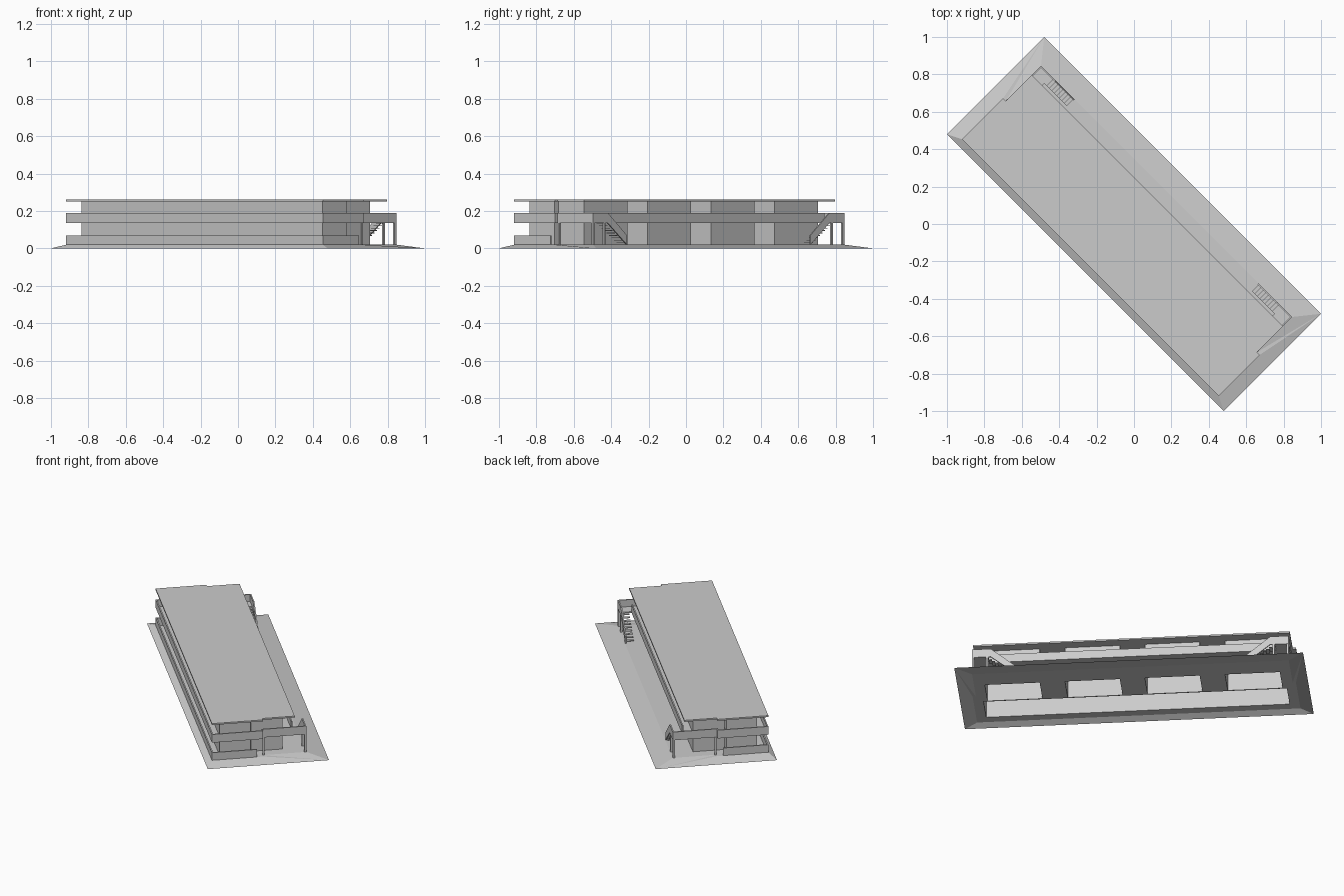
import bpy, bmesh, math

cube = bpy.data.objects.get("Cube")
if cube:
    bpy.data.objects.remove(cube, do_unlink=True)

grey = bpy.data.materials.new("concrete_grey")
grey.use_nodes = True
colour = (0.6, 0.6, 0.6, 1)
grey.diffuse_color = colour
grey.node_tree.nodes["Principled BSDF"].inputs["Base Color"].default_value = colour

# Main levels and plan lines, in the building's own axes
GROUND, SILL, FLOOR, RAIL, EAVE, TOP = 0.02, 0.07, 0.136, 0.19, 0.252, 0.262
FRONT, BACK, LANDING, STEP = -0.329, 0.177, 0.2475, -0.02
LONG, SHORT = 0.97, 0.95
THICK = 0.008


def finish(name, bm, fix=True):
    """Turn a bmesh into an object, set diagonally on the plot."""
    if fix:
        bmesh.ops.recalc_face_normals(bm, faces=bm.faces)
    mesh = bpy.data.meshes.new(name)
    bm.to_mesh(mesh)
    bm.free()
    mesh.materials.append(grey)
    ob = bpy.data.objects.new(name, mesh)
    ob.rotation_euler.z = -math.pi / 4
    bpy.context.collection.objects.link(ob)
    return ob


def prism(name, pts, z0, z1, caps=True):
    """Upright prism over a plan outline; open shell without caps."""
    bm = bmesh.new()
    low = [bm.verts.new((x, y, z0)) for x, y in pts]
    high = [bm.verts.new((x, y, z1)) for x, y in pts]
    n = len(pts)
    for i in range(n):
        j = (i + 1) % n
        bm.faces.new((low[i], low[j], high[j], high[i]))
    if caps:
        bm.faces.new(low[::-1])
        bm.faces.new(high)
    return finish(name, bm)


def rect(a, b, c, d):
    return [(a, c), (b, c), (b, d), (a, d)]


def box(name, x0, x1, y0, y1, z0, z1, caps=True):
    x0, x1 = sorted((x0, x1))
    return prism(name, rect(x0, x1, y0, y1), z0, z1, caps)


def side_panel(name, pts, y0, y1):
    """Panel given by its lengthwise outline, with a thickness across."""
    bm = bmesh.new()
    near = [bm.verts.new((x, y0, z)) for x, z in pts]
    far = [bm.verts.new((x, y1, z)) for x, z in pts]
    bm.faces.new(near)
    bm.faces.new(far[::-1])
    for i in range(len(pts)):
        j = (i + 1) % len(pts)
        bm.faces.new((near[i], far[i], far[j], near[j]))
    return finish(name, bm)


def mirrored(half):
    """Complete a right-hand outline with its left-hand mirror."""
    return half + [(-x, y) for x, y in reversed(half)]


# Rooms: one long front range and four separate back blocks
rooms = [("front_rooms", -0.91, 0.91, -0.272, -0.085)]
for i, (a, b) in enumerate([(-0.885, -0.556), (-0.404, -0.075),
                            (0.075, 0.404), (0.556, 0.885)]):
    rooms.append((f"back_room_{i + 1}", a, b, -0.078, 0.114))
for name, a, b, c, d in rooms:
    box(name, a, b, c, d, GROUND, EAVE, caps=False)

# Plinth: flat top with openings under the rooms, and sloping banks
us = sorted({s * v for s in (-1, 1) for v in (LONG, SHORT)}
            | {r[1] for r in rooms} | {r[2] for r in rooms})
vs = sorted({FRONT, STEP, LANDING} | {r[3] for r in rooms} | {r[4] for r in rooms})
bm = bmesh.new()


def add_face(pts):
    bm.faces.new([bm.verts.new(p) for p in pts])


for a, b in zip(us, us[1:]):
    for c, d in zip(vs, vs[1:]):
        u, v = (a + b) / 2, (c + d) / 2
        solid = v < STEP or abs(u) < SHORT
        opened = any(r[1] < u < r[2] and r[3] < v < r[4] for r in rooms)
        if solid and not opened:
            add_face([(x, y, GROUND) for x, y in rect(a, b, c, d)])
OX, OY = 1.0465, 0.368
add_face([(-OX, -OY, 0), (OX, -OY, 0), (LONG, FRONT, GROUND), (-LONG, FRONT, GROUND)])
add_face([(OX, OY, 0), (-OX, OY, 0), (-SHORT, LANDING, GROUND), (SHORT, LANDING, GROUND)])
for s in (1, -1):
    foot, head = (s * OX, -OY, 0), (s * OX, OY, 0)
    inner = [(s * LONG, FRONT, GROUND), (s * LONG, STEP, GROUND),
             (s * SHORT, STEP, GROUND), (s * SHORT, LANDING, GROUND)]
    strips = [[foot, inner[1], inner[0]], [foot, head, inner[1]],
              [head, inner[2], inner[1]], [head, inner[3], inner[2]]]
    for f in strips:
        add_face(f if s > 0 else f[::-1])
bmesh.ops.remove_doubles(bm, verts=bm.verts, dist=0.0001)
finish("plinth", bm, fix=False)

# Roof and upper gallery floor
prism("roof", mirrored([(LONG, FRONT), (LONG, STEP), (SHORT, STEP), (SHORT, BACK)]),
      EAVE, TOP)
prism("gallery_floor", mirrored([(LONG, FRONT), (LONG, STEP), (SHORT, STEP),
                                 (SHORT, LANDING), (0.87, LANDING), (0.87, BACK)]),
      FLOOR, FLOOR + THICK)

# Long parapets
box("front_ground_parapet", -LONG, LONG, FRONT, FRONT + THICK, GROUND, SILL)
box("front_gallery_parapet", -LONG, LONG, FRONT, FRONT + THICK, FLOOR, RAIL)
box("back_gallery_parapet", -0.87, 0.87, BACK - THICK, BACK, FLOOR, RAIL)

# Ends: parapets, landings, posts and stairs
STAIR_TOP, STAIR_FOOT, STEPS = 0.87, 0.70, 9
for s, side in ((1, "left"), (-1, "right")):
    box(f"{side}_ground_parapet", s * (LONG - THICK), s * LONG, FRONT, -0.055, GROUND, SILL)
    box(f"{side}_gallery_parapet", s * (LONG - THICK), s * LONG, FRONT, STEP, FLOOR, RAIL)
    box(f"{side}_parapet_return", s * (SHORT - THICK), s * LONG,
        STEP - THICK, STEP, FLOOR, RAIL)
    box(f"{side}_landing_end", s * (SHORT - THICK), s * SHORT, STEP, LANDING, FLOOR, RAIL)
    box(f"{side}_landing_parapet", s * 0.838, s * SHORT,
        LANDING - THICK, LANDING, FLOOR, RAIL)
    for i, (u, v) in enumerate([(0.945, -0.012), (0.944, 0.241), (0.86, 0.241)]):
        box(f"{side}_post_{i + 1}", s * (u - 0.006), s * (u + 0.006),
            v - 0.006, v + 0.006, GROUND, FLOOR)
    side_panel(f"{side}_stair_rail",
               [(s * 0.838, RAIL), (s * 0.694, SILL), (s * 0.694, GROUND),
                (s * 0.838, FLOOR)], LANDING - THICK, LANDING)
    run = (STAIR_TOP - STAIR_FOOT) / STEPS
    rise = (FLOOR - GROUND) / STEPS
    for i in range(STEPS):
        u, z = STAIR_FOOT + i * run, GROUND + (i + 1) * rise
        box(f"{side}_stair_tread_{i + 1}", s * u, s * (u + run),
            0.192, LANDING - THICK, z - 0.004, z)
